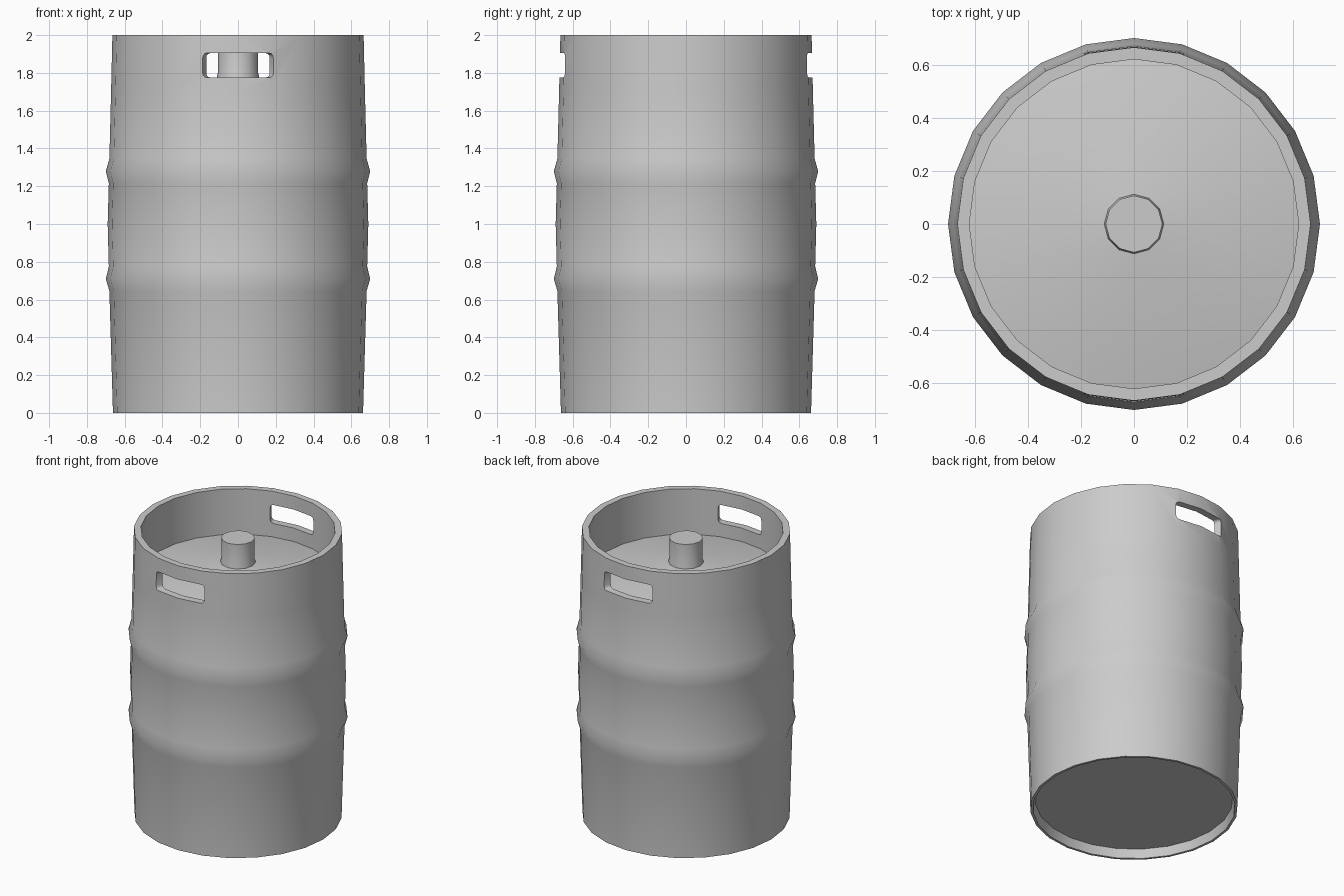
import bpy, bmesh, math

if "Cube" in bpy.data.objects:
    bpy.data.objects.remove(bpy.data.objects["Cube"], do_unlink=True)

steel = bpy.data.materials.new("grey steel")
steel.use_nodes = True
grey = (0.6, 0.6, 0.6, 1)
steel.diffuse_color = grey
steel.node_tree.nodes["Principled BSDF"].inputs["Base Color"].default_value = grey


def finish(bm, name):
    bmesh.ops.recalc_face_normals(bm, faces=bm.faces[:])
    mesh = bpy.data.meshes.new(name)
    bm.to_mesh(mesh)
    bm.free()
    mesh.materials.append(steel)
    obj = bpy.data.objects.new(name, mesh)
    bpy.context.collection.objects.link(obj)
    return obj


def skin(bm, rings):
    """Bridge a list of vertex rings and close both ends."""
    n = len(rings[0])
    for a, b in zip(rings, rings[1:]):
        for i in range(n):
            j = (i + 1) % n
            bm.faces.new((a[i], a[j], b[j], b[i]))
    bm.faces.new(rings[0])
    bm.faces.new(rings[-1])


def lathe(name, profile, sides):
    bm = bmesh.new()
    turn = math.tau / sides
    rings = [[bm.verts.new((r * math.cos(i * turn), r * math.sin(i * turn), z))
              for i in range(sides)] for r, z in profile]
    skin(bm, rings)
    return finish(bm, name)


def activate(obj):
    bpy.ops.object.select_all(action='DESELECT')
    obj.select_set(True)
    bpy.context.view_layer.objects.active = obj


# Keg body: recessed base, bowed wall with two rolling hoops, rim, conical lid
body = lathe("keg_body", [
    (0.63, 0.06), (0.645, 0), (0.662, 0),
    (0.681, 0.645), (0.70, 0.71), (0.684, 0.775), (0.69, 1.0),
    (0.684, 1.215), (0.70, 1.28), (0.681, 1.345),
    (0.672, 1.70), (0.665, 2.0), (0.62, 2.0), (0.62, 1.68), (0.10, 1.777),
], 24)

# Valve on the lid
valve = lathe("lid_valve", [(0.112, 1.765), (0.112, 1.78), (0.107, 1.80),
                            (0.107, 1.945)], 12)

# Rounded handle openings, narrowing inwards, at front and back
bm = bmesh.new()
radius, half_height, mid_z = 0.025, 0.065, 1.84
for side in (-1, 1):
    rings = []
    for depth, half_width in ((0.55, 0.148), (0.72, 0.222)):
        ring = []
        for corner, (sx, sz) in enumerate(((1, 1), (-1, 1), (-1, -1), (1, -1))):
            for step in range(4):
                a = (corner + step / 3) * math.pi / 2
                x = sx * (half_width - radius) + radius * math.cos(a)
                z = sz * (half_height - radius) + radius * math.sin(a)
                ring.append(bm.verts.new((x, side * depth, mid_z + z)))
        rings.append(ring)
    skin(bm, rings)
cutter = finish(bm, "handle_cutter")
cutter.hide_render = True

cut = body.modifiers.new("handle_holes", 'BOOLEAN')
cut.operation = 'DIFFERENCE'
cut.solver = 'EXACT'
cut.object = cutter
activate(body)
bpy.ops.object.modifier_apply(modifier=cut.name)
bpy.data.objects.remove(cutter, do_unlink=True)

for obj in (body, valve):
    activate(obj)
    bpy.ops.object.shade_smooth_by_angle(angle=math.radians(48))
